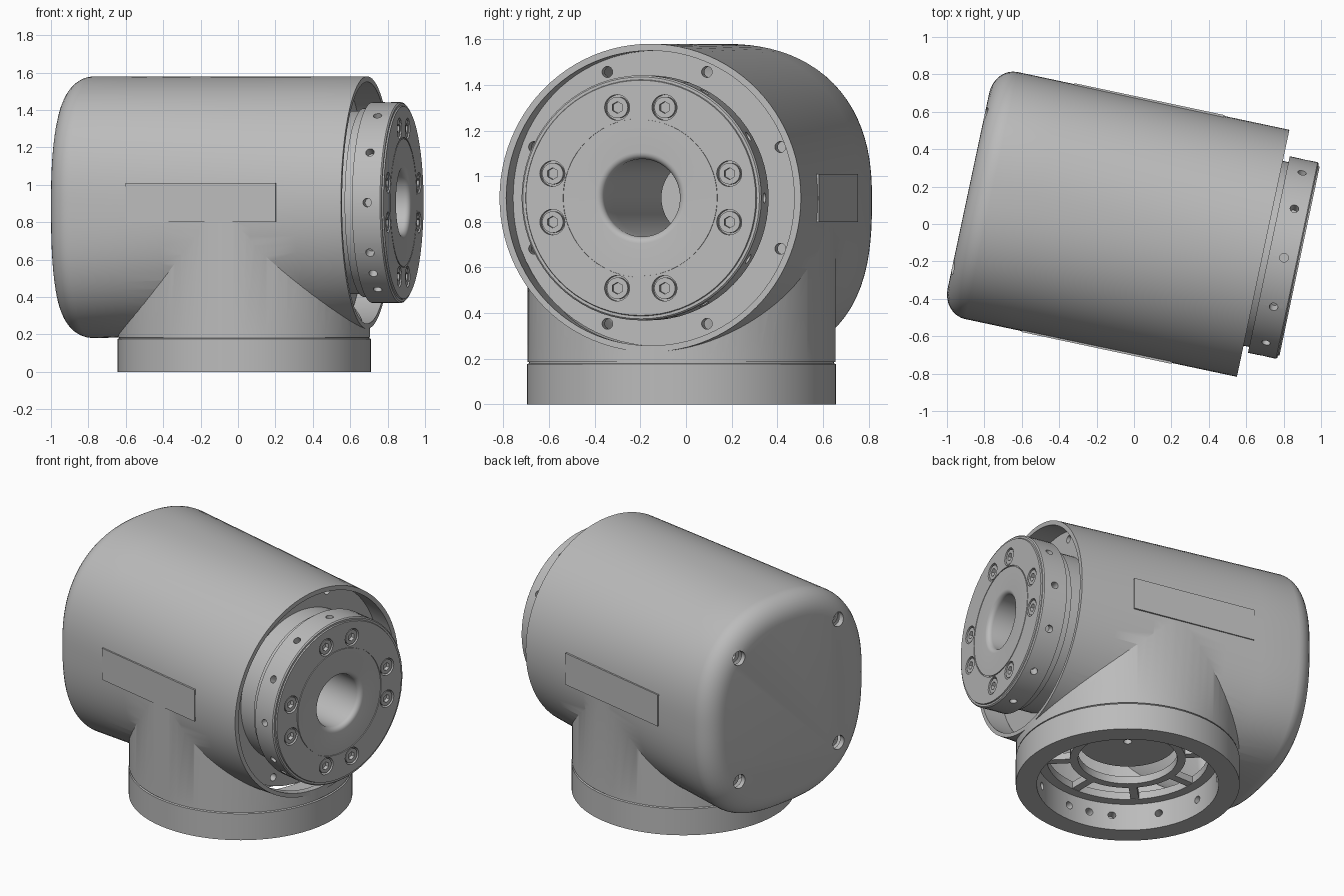
import bpy, bmesh
from math import sin, cos, pi, radians
from mathutils import Matrix, Vector

old = bpy.data.objects.get("Cube")
if old:
    bpy.data.objects.remove(old)

metal = bpy.data.materials.new("satin grey metal")
metal.use_nodes = True
GREY = (0.5, 0.5, 0.5, 1)
metal.diffuse_color = GREY
metal.node_tree.nodes["Principled BSDF"].inputs["Base Color"].default_value = GREY

# Arm frame: local z runs along the horizontal barrel, local y is up
A = radians(12)
ARM = Matrix(((sin(A), 0, cos(A), 0), (cos(A), 0, -sin(A), -0.01),
              (0, 1, 0, 0.905), (0, 0, 0, 1)))
BASE = Matrix.Translation((0.033, -0.02, 0))


def finish(bm, name, frame):
    bmesh.ops.remove_doubles(bm, verts=bm.verts, dist=1e-5)
    bmesh.ops.recalc_face_normals(bm, faces=bm.faces)
    bm.transform(frame)
    mesh = bpy.data.meshes.new(name)
    bm.to_mesh(mesh)
    bm.free()
    mesh.materials.append(metal)
    obj = bpy.data.objects.new(name, mesh)
    bpy.context.collection.objects.link(obj)
    return obj


def skin(name, rings, frame, loop=False):
    """Bridge rings of points; cap the ends, or join them if loop is set."""
    bm = bmesh.new()
    rows = [[bm.verts.new(p) for p in ring] for ring in rings]
    n = len(rows[0])
    pairs = list(zip(rows, rows[1:])) + ([(rows[-1], rows[0])] if loop else [])
    for a, b in pairs:
        for i in range(n):
            j = (i + 1) % n
            bm.faces.new((a[i], a[j], b[j], b[i]))
    if not loop:
        bm.faces.new(rows[0])
        bm.faces.new(rows[-1])
    return finish(bm, name, frame)


def circle(r, z, n=72):
    return [(r * cos(2 * pi * i / n), r * sin(2 * pi * i / n), z) for i in range(n)]


def lathe(name, profile, frame, loop=True, n=72):
    return skin(name, [circle(r, z, n) for r, z in profile], frame, loop)


def pins(name, frames, r, length, parent, n=20):
    """Many short cylinders in one object."""
    bm = bmesh.new()
    for f in frames:
        bmesh.ops.create_cone(bm, cap_ends=True, segments=n, radius1=r, radius2=r,
                              depth=length, matrix=f)
    return finish(bm, name, parent)


def radial(angle, r, z):
    return (Matrix.Rotation(radians(angle), 4, 'Z') @ Matrix.Translation((r, 0, z))
            @ Matrix.Rotation(pi / 2, 4, 'Y'))


def polar(angle, r, z):
    return Matrix.Translation((r * cos(radians(angle)), r * sin(radians(angle)), z))


def boolean(obj, other, op='DIFFERENCE'):
    mod = obj.modifiers.new("cut", 'BOOLEAN')
    mod.operation, mod.object, mod.solver = op, other, 'EXACT'
    bpy.context.view_layer.objects.active = obj
    bpy.ops.object.modifier_apply(modifier=mod.name)
    bpy.data.objects.remove(other)


# Housing: round at the mouth, rounded square at the rear
def section(u, square, shrink):
    ring = []
    for i in range(96):
        c, s = cos(2 * pi * i / 96), sin(2 * pi * i / 96)
        power = 2 + square * (0.35 if s > 0 else 0.7)
        k = (abs(c) ** power + abs(s) ** power) ** (-1 / power)
        down = 0.675 + (0.05 * square if s < 0 else 0)
        ring.append((k * c * (0.675 - shrink), k * s * (down - shrink), u))
    return ring


def barrel(name, wall, mouth):
    rings = [section(mouth, 0, wall)]
    rings += [section(0.7 - 1.48 * t / 6, t / 6, wall) for t in range(1, 7)]
    for t in range(1, 9):
        a = pi / 2 * t / 8
        rings.append(section(-0.78 - (0.125 - wall) * sin(a), 1, wall + 0.14 * (1 - cos(a))))
    return skin(name, rings, ARM)


housing = barrel("housing", 0, 0.706)
boolean(housing, lathe("neck", [(0.674, 0.185), (0.674, 0.9)], BASE, False), 'UNION')
for side in (-1, 1):   # flat side pads
    bm = bmesh.new()
    bmesh.ops.create_cube(bm, size=1, matrix=Matrix.Translation((side * 0.66, 0, -0.06))
                          @ Matrix.Diagonal((0.04, 0.21, 0.82, 1)))
    boolean(housing, finish(bm, "pad", ARM), 'UNION')
boolean(housing, barrel("barrel_hollow", 0.03, 0.8))
boolean(housing, lathe("neck_hollow", [(0.63, 0.1), (0.63, 0.85)], BASE, False))

# Rear cap screws in counterbores
rear = [Matrix.Translation((x, y, 0)) for x in (-0.41, 0.41) for y in (-0.41, 0.41)]
at = lambda z, spots: [Matrix.Translation((0, 0, z)) @ f for f in spots]
boolean(housing, pins("rear_bores", at(-0.9, rear), 0.046, 0.16, ARM))
rear_screws = pins("rear_screws", at(-0.82, rear), 0.048, 0.06, ARM)
boolean(rear_screws, pins("rear_sockets", at(-0.85, rear), 0.024, 0.06, ARM, 6))

# Output flange with hollow shaft and rounded bore edge
lip = [(0.17 + 0.03 * (1 - cos(a)), 0.875 + 0.03 * sin(a))
       for a in (pi / 2 * t / 6 for t in range(7))]
flange = lathe("output_flange", lip + [
    (0.342, 0.905), (0.342, 0.899), (0.348, 0.899), (0.348, 0.905),
    (0.515, 0.905), (0.518, 0.897), (0.53, 0.897), (0.537, 0.89), (0.537, 0.737),
    (0.505, 0.737), (0.505, 0.69), (0.17, 0.69)], ARM)
boolean(flange, pins("rim_holes", [radial(a, 0.53, 0.82) for a in
                                   list(range(0, 360, 30)) + [225]], 0.023, 0.1, ARM))
spots = [polar(q + d, 0.41, 0) for q in range(0, 360, 90) for d in (-15, 15)]
boolean(flange, pins("flange_bores", at(0.9, spots), 0.056, 0.06, ARM, 28))
screws = pins("flange_screws", at(0.875, spots), 0.047, 0.05, ARM, 28)
boolean(screws, pins("flange_sockets", at(0.9, spots), 0.026, 0.05, ARM, 6))

# Drive inside the housing
drive = lathe("drive_barrel", [(0.17, 0.69), (0.49, 0.69), (0.49, 0.1), (0.38, 0.1),
                               (0.38, -0.2), (0.2, -0.2), (0.2, -0.33), (0.17, -0.33)], ARM)
carrier = lathe("carrier_ring", [(0.47, 0.56), (0.65, 0.56), (0.65, 0.5), (0.47, 0.5)], ARM)
boolean(carrier, pins("carrier_holes", [polar(a + d, 0.595, 0.55) for a in range(0, 360, 90)
                                        for d in (-22, 22)], 0.024, 0.2, ARM))

# Base ring with radial holes on its inner wall
base = lathe("base_ring", [(0.55, 0), (0.677, 0), (0.677, 0.176), (0.668, 0.18),
                           (0.668, 0.19), (0.55, 0.19)], BASE)
boolean(base, pins("base_holes", [radial(a, 0.56, 0.1) for a in
                                  list(range(0, 360, 30)) + [75, 255]], 0.024, 0.1, BASE))

# Spoked plate and hub above the base ring
lathe("spider_outer", [(0.49, 0.18), (0.64, 0.18), (0.64, 0.23), (0.49, 0.23)], BASE)
lathe("spider_inner", [(0.3, 0.18), (0.35, 0.18), (0.35, 0.23), (0.3, 0.23)], BASE)
bm = bmesh.new()
for k in range(8):
    bmesh.ops.create_cube(bm, size=1, matrix=Matrix.Rotation(k * pi / 4, 4, 'Z')
                          @ Matrix.Translation((0.42, 0, 0.205))
                          @ Matrix.Diagonal((0.18, 0.05, 0.045, 1)))
finish(bm, "spider_spokes", BASE)
lathe("hub", [(0.025, 0.3), (0.3, 0.3), (0.3, 0.5), (0.025, 0.5)], BASE)

# Smooth shading with crisp edges
bpy.ops.object.select_all(action='DESELECT')
for obj in bpy.context.collection.objects:
    if obj.type == 'MESH' and metal.name in obj.data.materials:
        obj.select_set(True)
        bpy.context.view_layer.objects.active = obj
bpy.ops.object.shade_smooth_by_angle(angle=radians(30))
